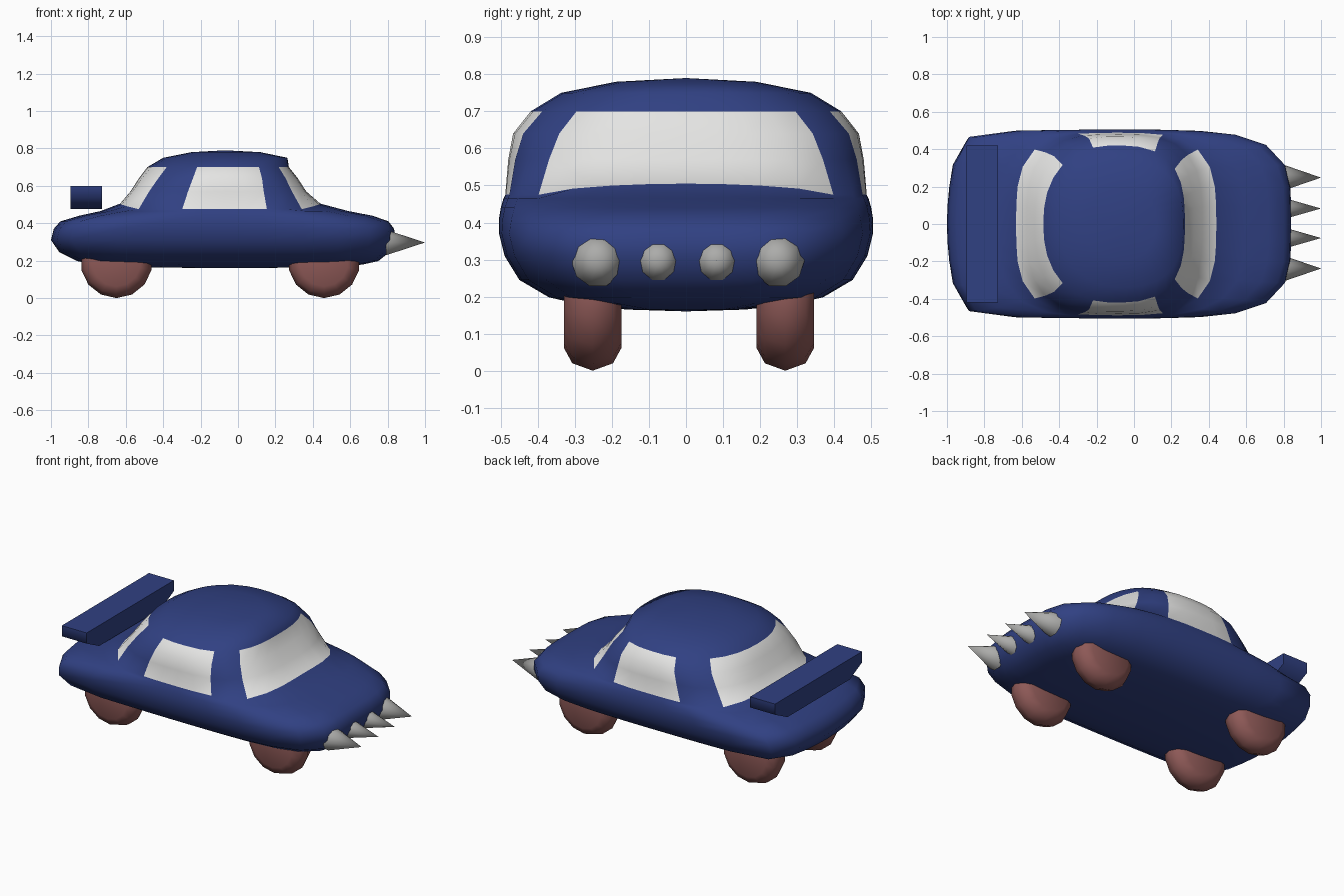
import bpy, bmesh, math
from mathutils import Matrix, Vector

cube = bpy.data.objects.get("Cube")
if cube:
    bpy.data.objects.remove(cube, do_unlink=True)


def material(name, rgb):
    m = bpy.data.materials.new(name)
    m.use_nodes = True
    m.diffuse_color = (*rgb, 1)
    m.node_tree.nodes["Principled BSDF"].inputs["Base Color"].default_value = (*rgb, 1)
    return m


navy = material("navy paint", (0.03, 0.052, 0.225))
glass = material("pale glass", (0.78, 0.78, 0.77))
steel = material("grey steel", (0.41, 0.41, 0.40))
rubber = material("red brown rubber", (0.27, 0.10, 0.095))


def finish(name, bm, mats, angle):
    bmesh.ops.recalc_face_normals(bm, faces=bm.faces)
    mesh = bpy.data.meshes.new(name)
    bm.to_mesh(mesh)
    bm.free()
    for m in mats:
        mesh.materials.append(m)
    ob = bpy.data.objects.new(name, mesh)
    bpy.context.collection.objects.link(ob)
    bpy.ops.object.select_all(action='DESELECT')
    ob.select_set(True)
    bpy.context.view_layer.objects.active = ob
    bpy.ops.object.shade_smooth_by_angle(angle=math.radians(angle))


# Body: stacked rounded outlines (z, rear x, front x, half width, front and rear squareness)
BELT, ROOF = 0.475, 0.70
RINGS = [
    (0.165, -0.66, 0.56, 0.16, 4, 4),
    (0.18, -0.77, 0.67, 0.29, 4, 5),
    (0.198, -0.86, 0.75, 0.37, 4.5, 7),
    (0.245, -0.955, 0.81, 0.45, 4.5, 10),
    (0.31, -1.0, 0.84, 0.49, 4.5, 12),
    (0.37, -0.985, 0.835, 0.505, 4.5, 13),
    (0.41, -0.95, 0.805, 0.505, 4, 12),
    (0.44, -0.85, 0.72, 0.50, 3.8, 8),
    (0.465, -0.735, 0.59, 0.493, 3.6, 4.5),
    (BELT, -0.63, 0.44, 0.488, 3.4, 3.4),
    (0.57, -0.575, 0.365, 0.48, 3.2, 3),
    (0.64, -0.53, 0.32, 0.467, 3, 2.6),
    (ROOF, -0.485, 0.272, 0.42, 2.9, 2.3),
    (0.75, -0.40, 0.264, 0.338, 2.6, 2.2),
    (0.78, -0.25, 0.12, 0.19, 2.2, 2.2),
]
# Window edges as angles round the car, at the belt line and at the roof line
LOW = [0, 45, 64.5, 111, 135, 180]
HIGH = [0, 39.4, 58, 107, 134, 180]
STEPS = [4, 2, 4, 2, 4]
half_segments = [s for s, n in enumerate(STEPS) for _ in range(n)]
segments = half_segments + half_segments[::-1]


def ring_angles(z):
    f = min(1, max(0, (z - BELT) / (ROOF - BELT)))
    edge = [a + (b - a) * f for a, b in zip(LOW, HIGH)]
    half = [edge[s] + (edge[s + 1] - edge[s]) * k / n
            for s, n in enumerate(STEPS) for k in range(n)] + [180]
    return half[:-1] + [360 - a for a in reversed(half[1:])]


bm = bmesh.new()
rows = []
for z, x0, x1, width, front, rear in RINGS:
    row = []
    for deg in ring_angles(z):
        c, s = math.cos(math.radians(deg)), math.sin(math.radians(deg))
        n = front if c > 0 else rear
        r = (abs(c) ** n + abs(s) ** n) ** (-1 / n)
        u, v = r * c, r * s
        bow = lift = 0
        if z < BELT:
            # Bowed tail and gently barrelled flanks
            if u < 0:
                bow = 0.07 * (u * v) ** 2
            v *= 1 - 0.03 * u * u
        elif z == BELT and abs(c) > abs(s):
            lift = 0.03 * (1 - (s / c) ** 2)
        row.append(bm.verts.new(((x0 + x1) / 2 + (x1 - x0) / 2 * u + bow, width * v, z + lift)))
    rows.append(row)
count = len(segments)
for i in range(len(rows) - 1):
    for j in range(count):
        k = (j + 1) % count
        face = bm.faces.new((rows[i][j], rows[i][k], rows[i + 1][k], rows[i + 1][j]))
        if BELT <= RINGS[i][0] < ROOF and segments[j] % 2 == 0:
            face.material_index = 1
for row, centre in ((rows[0], (-0.04, 0, 0.16)), (rows[-1], (-0.07, 0, 0.79))):
    tip = bm.verts.new(centre)
    for j in range(count):
        bm.faces.new((row[j], row[(j + 1) % count], tip))
finish("car_body", bm, [navy, glass], 80)

# Rear wing: plank with a tapered underside
bm = bmesh.new()
outline = [(-0.42, 0.60), (-0.42, 0.535), (-0.30, 0.475), (0.30, 0.475), (0.42, 0.535), (0.42, 0.60)]
face = bm.faces.new([bm.verts.new((-0.895, y, z)) for y, z in outline])
grown = bmesh.ops.extrude_face_region(bm, geom=[face])["geom"]
bmesh.ops.translate(bm, vec=(0.168, 0, 0), verts=[v for v in grown if isinstance(v, bmesh.types.BMVert)])
finish("rear_wing", bm, [navy], 70)

# Wheels: a rounded tyre profile spun round its axle
TYRE = [(-0.078, 0), (-0.078, 0.13), (-0.055, 0.172), (0, 0.192), (0.055, 0.172), (0.078, 0.13), (0.078, 0)]
for end, x in (("front", 0.46), ("rear", -0.65)):
    for side, y in (("right", -0.252), ("left", 0.268)):
        bm = bmesh.new()
        verts = [bm.verts.new((x, y + w, 0.192 - r)) for w, r in TYRE]
        edges = [bm.edges.new(pair) for pair in zip(verts, verts[1:])]
        bmesh.ops.spin(bm, geom=verts + edges, cent=(x, y, 0.192), axis=(0, 1, 0),
                       angle=math.tau, steps=14, use_duplicate=False)
        bmesh.ops.remove_doubles(bm, verts=bm.verts, dist=0.0005)
        finish(f"{end}_{side}_wheel", bm, [rubber], 45)

# Nose spikes
for i, (y, radius) in enumerate(((-0.238, 0.072), (-0.075, 0.06), (0.083, 0.06), (0.248, 0.072))):
    bm = bmesh.new()
    place = Matrix.Translation(Vector((0.895, y, 0.297))) @ Matrix.Rotation(math.pi / 2, 4, 'Y')
    bmesh.ops.create_cone(bm, cap_ends=True, segments=10, radius1=radius, radius2=0,
                          depth=0.21, matrix=place)
    finish(f"nose_spike_{i + 1}", bm, [steel], 60)
